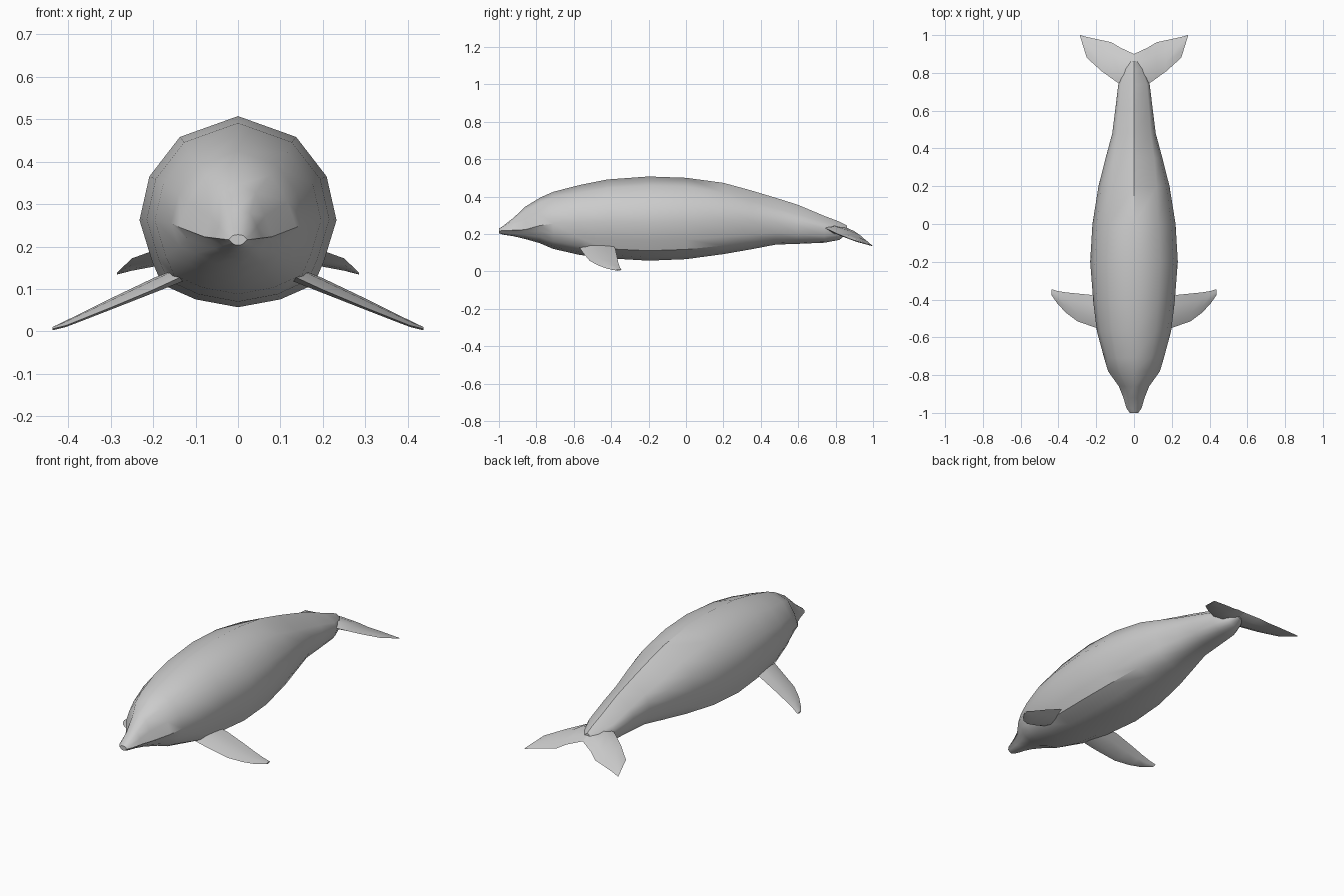
import bpy, bmesh, math

if "Cube" in bpy.data.objects:
    bpy.data.objects.remove(bpy.data.objects["Cube"])

skin = bpy.data.materials.new("pale grey skin")
skin.diffuse_color = (0.6, 0.6, 0.6, 1)
skin.use_nodes = True
skin.node_tree.nodes["Principled BSDF"].inputs["Base Color"].default_value = skin.diffuse_color


def loft(name, rings, angle):
    """Skin closed rings of equal length and cap both ends."""
    bm = bmesh.new()
    rows = [[bm.verts.new(p) for p in ring] for ring in rings]
    n = len(rows[0])
    for a, b in zip(rows, rows[1:]):
        for i in range(n):
            j = (i + 1) % n
            bm.faces.new((a[i], a[j], b[j], b[i]))
    bm.faces.new(rows[0])
    bm.faces.new(rows[-1][::-1])
    bmesh.ops.remove_doubles(bm, verts=bm.verts, dist=0.0005)
    bmesh.ops.recalc_face_normals(bm, faces=bm.faces)
    mesh = bpy.data.meshes.new(name)
    bm.to_mesh(mesh)
    bm.free()
    mesh.materials.append(skin)
    ob = bpy.data.objects.new(name, mesh)
    bpy.context.collection.objects.link(ob)
    bpy.ops.object.select_all(action='DESELECT')
    ob.select_set(True)
    bpy.context.view_layer.objects.active = ob
    bpy.ops.object.shade_smooth_by_angle(angle=math.radians(angle))
    return ob


def body_ring(y, bottom, top, w, zw, tail, head):
    """Fourteen-sided section; tail sharpens the back ridge, head flattens the jaw."""
    mix = lambda a, b, c: a + (b - a) * tail + (c - a) * head
    up, down = top - zw, zw - bottom
    half = [(0, top),
            (mix(.59, .83, .52) * w, zw + mix(.80, .5, .85) * up),
            (mix(.90, .95, .80) * w, zw + mix(.42, .25, .40) * up),
            (w, zw),
            (mix(.87, .88, .86) * w, zw - mix(.48, .5, .12) * down),
            (mix(.77, .70, .68) * w, zw - mix(.74, .78, .55) * down),
            (mix(.43, .38, .36) * w, zw - mix(.91, .93, .90) * down),
            (0, bottom)]
    return [(x, y, z) for x, z in half] + [(-x, y, z) for x, z in half[-2:0:-1]]


# Body from beak to tail stock: y, bottom, top, half width, widest height, tail, head
stations = [
    (-1.00, .203, .228, .022, .216, 0, 1),
    (-.975, .196, .245, .040, .218, 0, 1),
    (-.92, .187, .288, .056, .220, 0, 1),
    (-.86, .173, .345, .080, .223, 0, 1),
    (-.78, .150, .394, .137, .245, 0, .5),
    (-.71, .120, .425, .158, .255, 0, .2),
    (-.57, .088, .461, .196, .262, 0, 0),
    (-.42, .070, .491, .215, .264, 0, 0),
    (-.20, .057, .507, .232, .262, 0, 0),
    (.00, .065, .500, .220, .265, 0, 0),
    (.20, .092, .473, .188, .272, .2, 0),
    (.35, .118, .432, .150, .270, .5, 0),
    (.48, .143, .393, .115, .262, .75, 0),
    (.60, .147, .355, .100, .245, .9, 0),
    (.74, .153, .296, .083, .225, 1, 0),
    (.82, .168, .266, .050, .217, 1, 0),
    (.86, .200, .245, .020, .220, 1, 0),
]
loft("body", [body_ring(*s) for s in stations], 40)


def blade_ring(s, x, y0, y1, z0, z1, thick):
    """Lens section from leading edge (y0, z0) to trailing edge (y1, z1)."""
    at = lambda f, h: (s * x, y0 + (y1 - y0) * f, z0 + (z1 - z0) * f + h * thick)
    return [at(0, 0), at(.3, .5), at(.7, .35), at(1, 0), at(.7, -.35), at(.3, -.5)]


# Paddle flippers: x, leading y, trailing y, leading z, trailing z, thickness
flipper = [
    (.12, -.575, -.40, .135, .150, .035),
    (.20, -.550, -.378, .098, .122, .030),
    (.30, -.515, -.368, .056, .076, .022),
    (.36, -.470, -.362, .032, .046, .017),
    (.405, -.422, -.355, .014, .024, .013),
    (.437, -.376, -.345, .006, .008, .008),
]
# Tail fluke halves, drooping towards the tips
fluke = [
    (0, .72, .900, .235, .215, .050),
    (.075, .74, .935, .233, .190, .040),
    (.12, .772, .962, .218, .166, .028),
    (.17, .808, .973, .201, .158, .020),
    (.25, .880, .990, .172, .143, .012),
    (.285, .992, 1.00, .138, .134, .003),
]
for side, s in (("left", -1), ("right", 1)):
    loft(side + "_flipper", [blade_ring(s, *r) for r in flipper], 45)
    loft(side + "_fluke", [blade_ring(s, *r) for r in fluke], 45)
